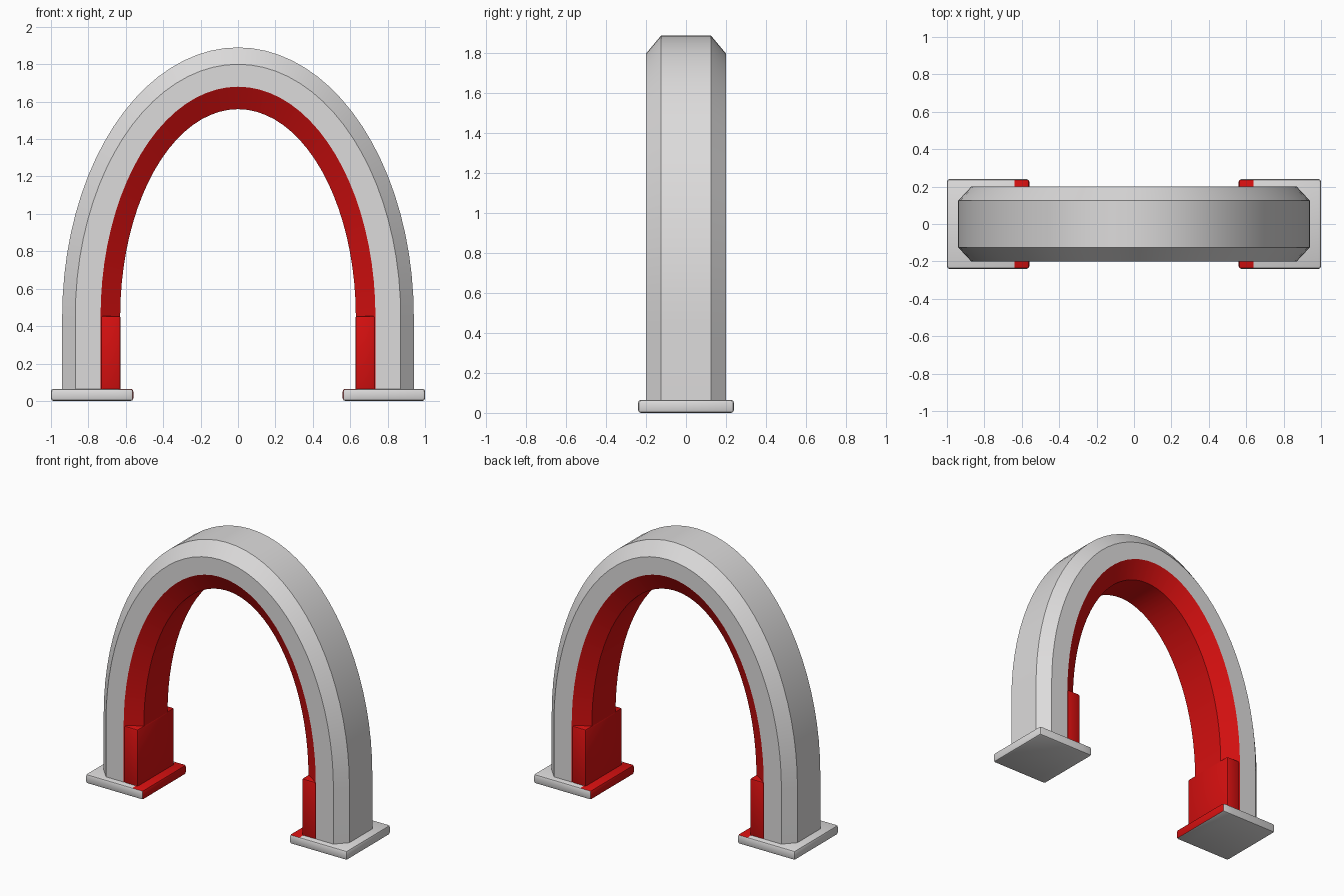
import bpy, bmesh, math
from mathutils import Vector

if "Cube" in bpy.data.objects:
    bpy.data.objects.remove(bpy.data.objects["Cube"])


def material(name, rgb):
    m = bpy.data.materials.new(name)
    m.diffuse_color = (*rgb, 1)
    m.use_nodes = True
    m.node_tree.nodes["Principled BSDF"].inputs["Base Color"].default_value = m.diffuse_color
    return m


GREY = material("light grey", (0.72, 0.71, 0.71))
RED = material("red", (0.68, 0.005, 0.005))
SPRING = 0.45  # height where the legs turn into the curve


def finish(bm, name):
    bmesh.ops.recalc_face_normals(bm, faces=bm.faces)
    me = bpy.data.meshes.new(name)
    bm.to_mesh(me)
    bm.free()
    ob = bpy.data.objects.new(name, me)
    bpy.context.collection.objects.link(ob)
    me.materials.append(GREY)
    me.materials.append(RED)
    bpy.ops.object.select_all(action='DESELECT')
    ob.select_set(True)
    bpy.context.view_layer.objects.active = ob
    bpy.ops.object.shade_smooth_by_angle(angle=math.radians(25))
    return ob


def box(lo, hi, bevel):
    bm = bmesh.new()
    bmesh.ops.create_cube(bm, size=1)
    for v in bm.verts:
        v.co = Vector([(a + b) / 2 + c * (b - a) for a, b, c in zip(lo, hi, v.co)])
    bmesh.ops.bevel(bm, geom=bm.edges[:], offset=bevel, segments=2,
                    profile=0.5, affect='EDGES')
    return bm


# Arch: chamfered section (half width, apex height, y) swept along ellipses
half = [(0.94, 1.89, 0.125), (0.87, 1.80, 0.20), (0.735, 1.68, 0.20), (0.63, 1.56, 0.13)]
section = half + [(a, h, -y) for a, h, y in reversed(half)]
N = 40
bm = bmesh.new()
rings = []
for i in range(-1, N + 2):
    t = math.pi * min(max(i, 0), N) / N
    leg = i in (-1, N + 1)
    rings.append([bm.verts.new((a * math.cos(t), y,
                                0.05 if leg else SPRING + (h - SPRING) * math.sin(t)))
                  for a, h, y in section])
n = len(section)
for r, s in zip(rings, rings[1:]):
    for k in range(n):
        f = bm.faces.new((r[k], r[(k + 1) % n], s[(k + 1) % n], s[k]))
        f.material_index = 1 if k in (2, 3, 4) else 0  # inner face and its chamfers
bm.faces.new(rings[0])
bm.faces.new(rings[-1])
finish(bm, "arch")

for side, label in ((-1, "left"), (1, "right")):
    # Square red lining at the foot of each leg
    xs = sorted((side * 0.627, side * 0.733))
    bm = box((xs[0], -0.201, 0.05), (xs[1], 0.201, SPRING + 0.005), 0.012)
    for f in bm.faces:
        f.material_index = 1
    finish(bm, label + "_leg_lining")

    # Foot pad, red on the inward side
    xs = sorted((side * 0.56, side * 1.0))
    bm = box((xs[0], -0.24, 0), (xs[1], 0.24, 0.065), 0.014)
    bmesh.ops.bisect_plane(bm, geom=bm.verts[:] + bm.edges[:] + bm.faces[:],
                           plane_co=(side * 0.64, 0, 0), plane_no=(1, 0, 0))
    bm.normal_update()
    for f in bm.faces:
        inner = abs(f.calc_center_median().x) < 0.64
        if inner and (f.normal.x * -side > 0.5 or f.normal.z > 0.7):
            f.material_index = 1
    finish(bm, label + "_foot_pad")
